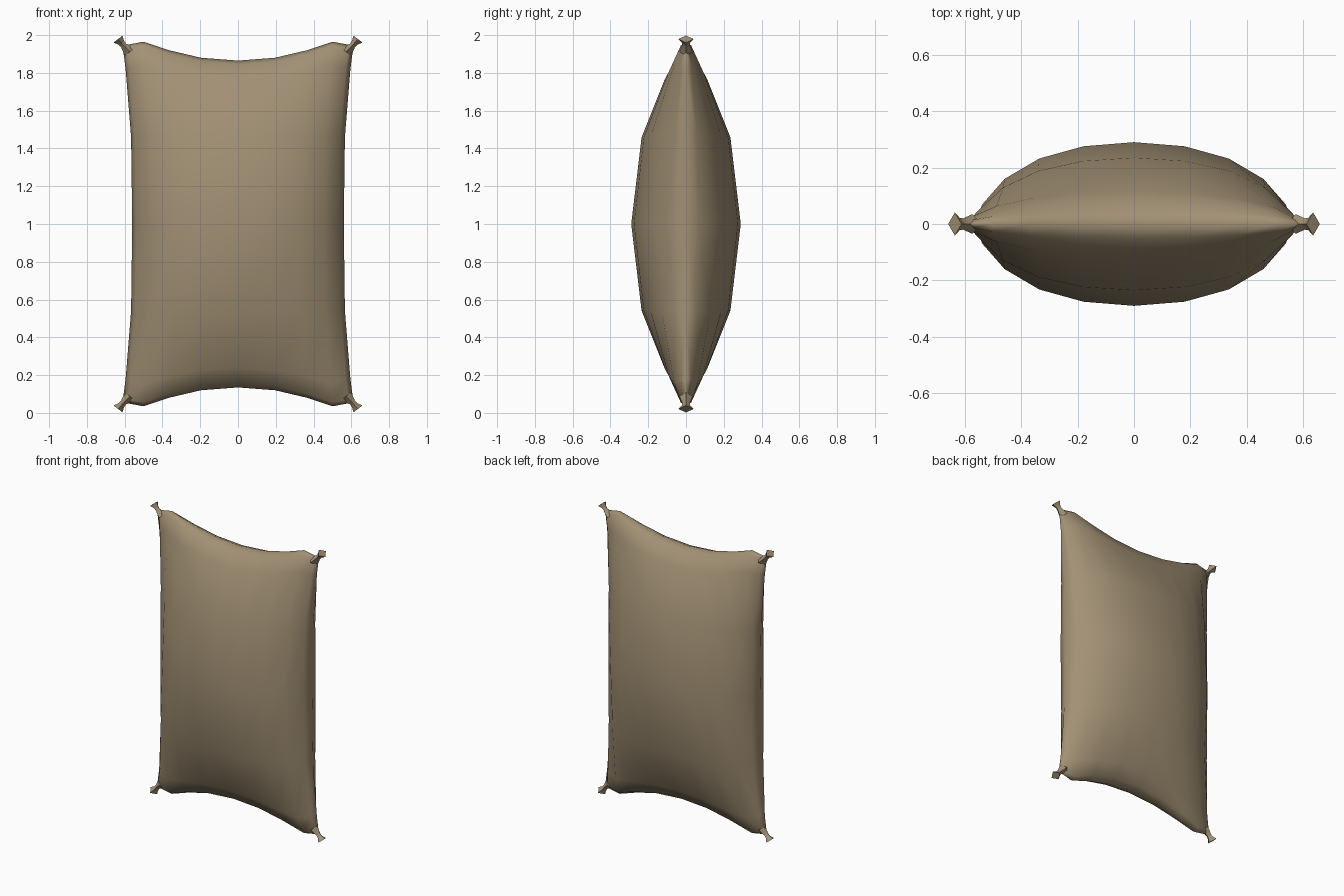
import bpy, bmesh, math
from mathutils import Vector

if "Cube" in bpy.data.objects:
    bpy.data.objects.remove(bpy.data.objects["Cube"])

cloth = bpy.data.materials.new("tan cloth")
cloth.diffuse_color = (0.36, 0.28, 0.175, 1)
cloth.use_nodes = True
cloth.node_tree.nodes["Principled BSDF"].inputs["Base Color"].default_value = cloth.diffuse_color


def make_object(name, bm, smooth_angle):
    bmesh.ops.remove_doubles(bm, verts=bm.verts, dist=0.0005)
    bmesh.ops.recalc_face_normals(bm, faces=bm.faces)
    me = bpy.data.meshes.new(name)
    bm.to_mesh(me)
    bm.free()
    me.materials.append(cloth)
    ob = bpy.data.objects.new(name, me)
    bpy.context.collection.objects.link(ob)
    bpy.ops.object.select_all(action='DESELECT')
    ob.select_set(True)
    bpy.context.view_layer.objects.active = ob
    bpy.ops.object.shade_smooth_by_angle(angle=math.radians(smooth_angle))
    return ob


# Columns from centre to side seam: width share, puff share, upward bow share
half_cols = [(0, 1, 0), (.32, .95, .15), (.60, .80, .55),
             (.82, .55, 1), (.96, .24, .84), (1, 0, .75)]
cols = [(-w, p, b) for w, p, b in half_cols[:0:-1]] + half_cols
# Rows from the middle to the end seam: height, half width, depth, bow
half_rows = [(0, .56, .29, 0), (.46, .566, .235, 0), (.76, .595, .115, .08),
             (.845, .608, .05, .1), (.865, .61, 0, .1)]
rows = [(-h, w, d, -b) for h, w, d, b in half_rows[:0:-1]] + half_rows

# Pillow body: front and back panels joined at the seams
bm = bmesh.new()
for side in (-1, 1):
    grid = [[bm.verts.new((c * w, side * d * p, 1 + h + b * bow))
             for c, p, bow in cols] for h, w, d, b in rows]
    for r in range(len(rows) - 1):
        for c in range(len(cols) - 1):
            bm.faces.new((grid[r][c], grid[r][c + 1],
                          grid[r + 1][c + 1], grid[r + 1][c]))
make_object("sack_body", bm, 180)

# Gathered corner ears: pinched neck flaring into a flat diamond end
ear_rings = [(.572, .912, .035, .035), (.606, .945, .016, .02),
             (.618, .96, .018, .022), (.635, .979, .030, .041)]
for sx, xn in ((-1, "left"), (1, "right")):
    for sz, zn in ((-1, "bottom"), (1, "top")):
        bm = bmesh.new()
        across = Vector((sx * .79, 0, -sz * .61))
        rings = []
        for x, z, ra, ry in ear_rings:
            centre = Vector((sx * x, 0, 1 + sz * z))
            rings.append([bm.verts.new(centre + across * ra * ca + Vector((0, ry * sa, 0)))
                          for ca, sa in ((1, 0), (0, 1), (-1, 0), (0, -1))])
        for a, b in zip(rings, rings[1:]):
            for i in range(4):
                j = (i + 1) % 4
                bm.faces.new((a[i], a[j], b[j], b[i]))
        bm.faces.new(rings[-1])
        bm.faces.new(rings[0])
        make_object(f"{zn}_{xn}_corner_ear", bm, 40)
